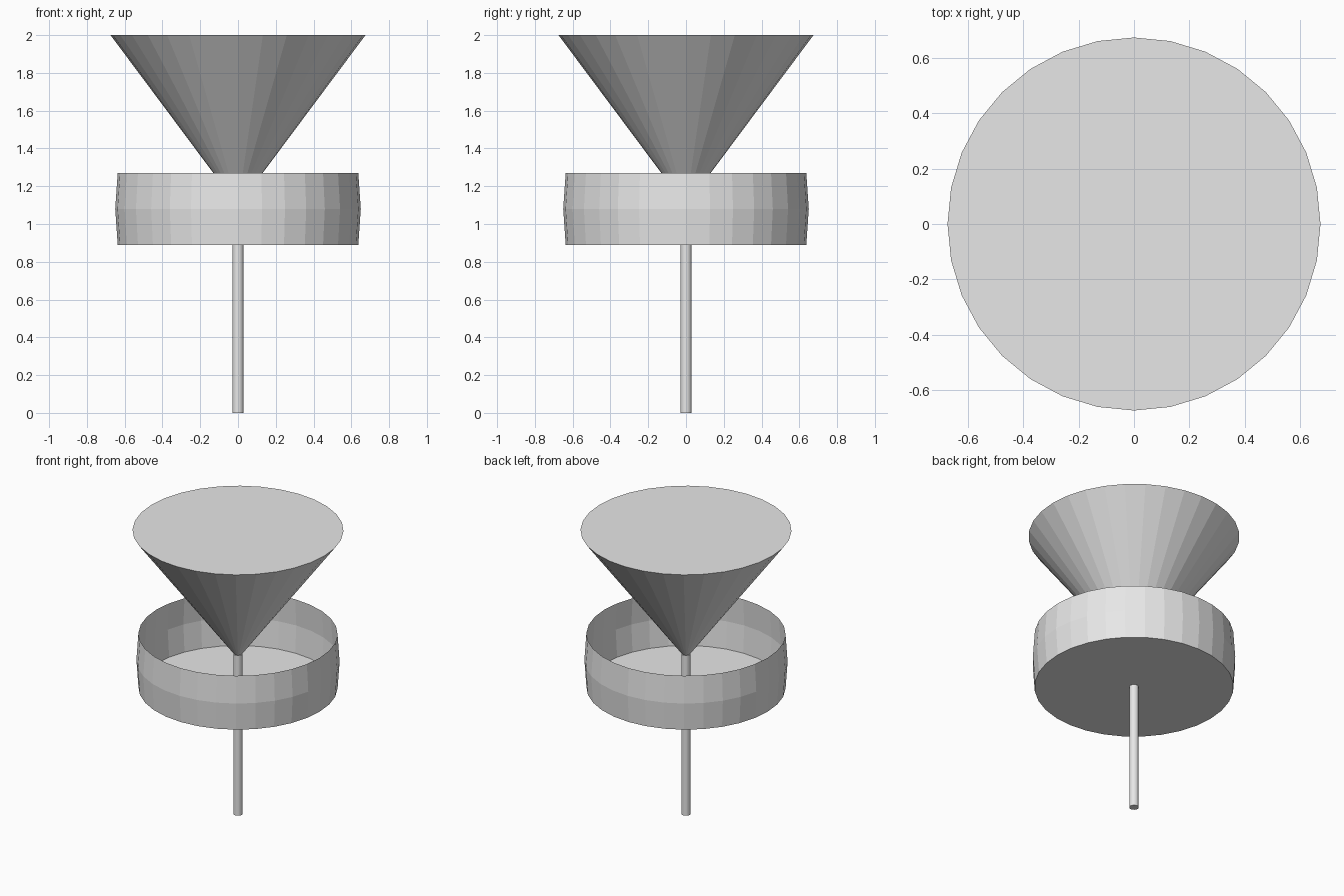
import bpy
import bmesh
from math import sin, cos, pi

SIDES = 32

cube = bpy.data.objects.get("Cube")
if cube:
    bpy.data.objects.remove(cube, do_unlink=True)

# One plain light grey for every part
grey = bpy.data.materials.new("light_grey")
grey.use_nodes = True
grey.diffuse_color = (0.8, 0.8, 0.8, 1)
grey.node_tree.nodes["Principled BSDF"].inputs["Base Color"].default_value = (0.8, 0.8, 0.8, 1)


def lathe(name, profile, cap_bottom=True, cap_top=True):
    """Faceted round part from (radius, height) pairs, listed bottom to top."""
    bm = bmesh.new()
    rings = []
    for r, z in profile:
        if r == 0:
            rings.append([bm.verts.new((0, 0, z))] * SIDES)
        else:
            rings.append([bm.verts.new((r * cos(2 * pi * i / SIDES),
                                        r * sin(2 * pi * i / SIDES), z))
                          for i in range(SIDES)])
    for low, high in zip(rings, rings[1:]):
        for i in range(SIDES):
            j = (i + 1) % SIDES
            corners = dict.fromkeys((low[i], low[j], high[j], high[i]))
            bm.faces.new(list(corners))
    if cap_bottom:
        bm.faces.new(rings[0][::-1])
    if cap_top:
        bm.faces.new(rings[-1])
    mesh = bpy.data.meshes.new(name)
    bm.to_mesh(mesh)
    bm.free()
    mesh.materials.append(grey)
    obj = bpy.data.objects.new(name, mesh)
    bpy.context.collection.objects.link(obj)
    return obj


# Thin pole from the ground up into the tip of the cone
lathe("pole", [(0.03, 0), (0.03, 1.13)])

# Open, slightly bulging tray with a flat floor
lathe("tray", [(0.637, 0.89), (0.65, 1.08), (0.637, 1.27)], cap_top=False)

# Inverted cone with a flat closed top
lathe("cone", [(0, 1.095), (0.675, 2)], cap_bottom=False)
